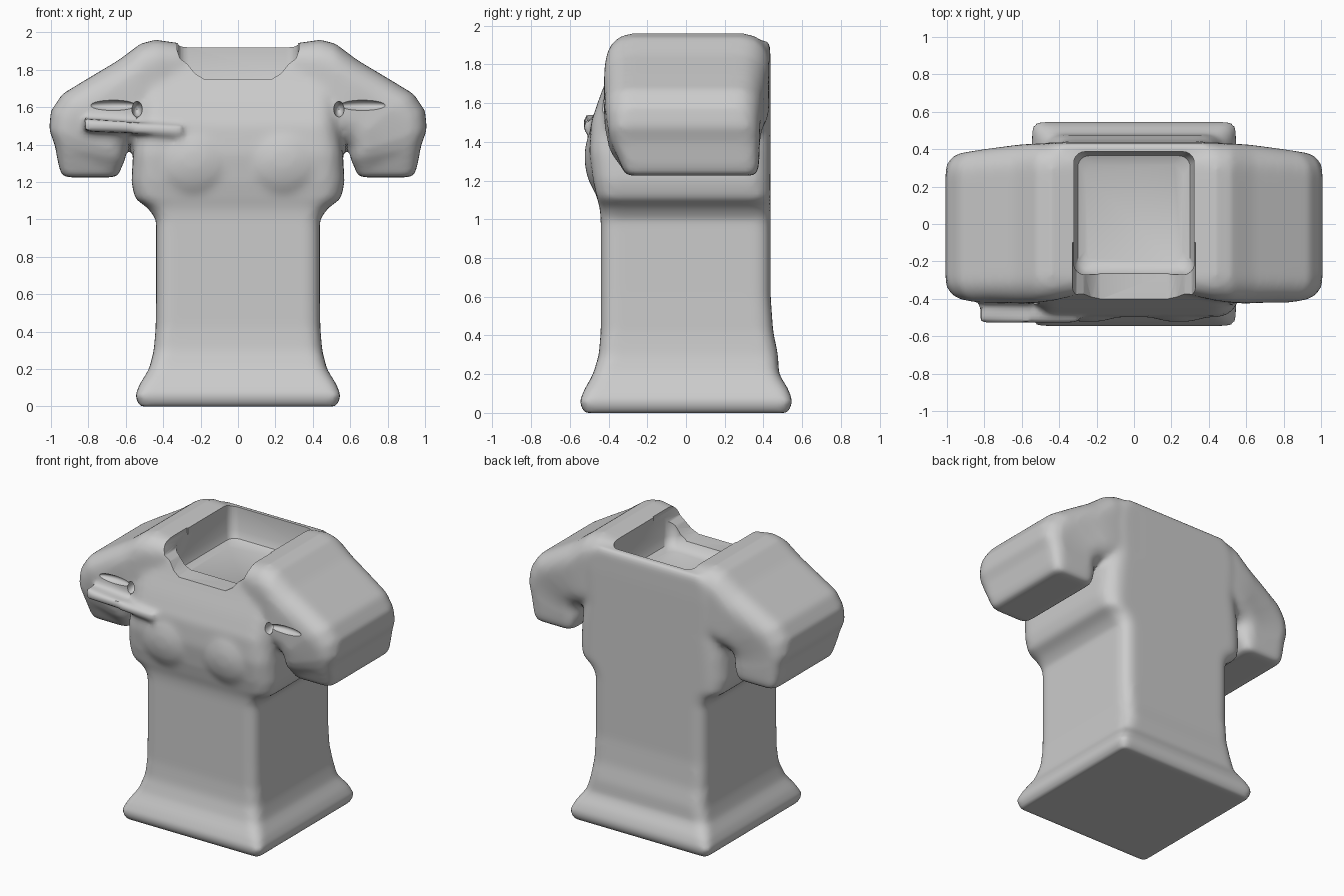
import bpy, bmesh, math
from mathutils import Vector

old = bpy.data.objects.get("Cube")
if old:
    bpy.data.objects.remove(old)

grey = bpy.data.materials.new("light grey cloth")
grey.use_nodes = True
grey.diffuse_color = (0.6, 0.6, 0.6, 1)
grey.node_tree.nodes["Principled BSDF"].inputs["Base Color"].default_value = (0.6, 0.6, 0.6, 1)


def finish(bm, name):
    bmesh.ops.recalc_face_normals(bm, faces=bm.faces)
    mesh = bpy.data.meshes.new(name)
    bm.to_mesh(mesh)
    bm.free()
    obj = bpy.data.objects.new(name, mesh)
    mesh.materials.append(grey)
    bpy.context.collection.objects.link(obj)
    return obj


def rounded_ring(a, b, front, back, r):
    """Rounded rectangle between points a and b, spanning front..back in y."""
    a, b = Vector(a), Vector(b)
    u, length = (b - a).normalized(), (b - a).length
    ring = []
    for i, (s, t) in enumerate([(1, 1), (0, 1), (0, 0), (1, 0)]):
        cu = length - r if s else r
        cy = back - r if t else front + r
        for k in range(7):
            ang = math.radians(90 * i + 15 * k)
            p = a + u * (cu + r * math.cos(ang))
            p.y = cy + r * math.sin(ang)
            ring.append(p)
    return ring


def loft(name, rings):
    bm = bmesh.new()
    loops = [[bm.verts.new(p) for p in ring] for ring in rings]
    for lo, hi in zip(loops, loops[1:]):
        for i in range(len(lo)):
            j = (i + 1) % len(lo)
            bm.faces.new((lo[i], lo[j], hi[j], hi[i]))
    bm.faces.new(loops[0])
    bm.faces.new(loops[-1])
    return finish(bm, name)


def ellipsoid(name, centre, size):
    bm = bmesh.new()
    bmesh.ops.create_uvsphere(bm, u_segments=24, v_segments=16, radius=1)
    bmesh.ops.scale(bm, vec=size, verts=bm.verts)
    bmesh.ops.translate(bm, vec=centre, verts=bm.verts)
    return finish(bm, name)


def prism(name, points, low, high):
    """Outline in x, z extruded along y."""
    bm = bmesh.new()
    face = bm.faces.new([bm.verts.new((x, low, z)) for x, z in points])
    out = bmesh.ops.extrude_face_region(bm, geom=[face])
    verts = [v for v in out["geom"] if isinstance(v, bmesh.types.BMVert)]
    bmesh.ops.translate(bm, vec=(0, high - low, 0), verts=verts)
    return finish(bm, name)


# Body from flared hem to shoulders: height, half width, front, back, corner
body = [
    (0, .53, -.53, .53, .04), (.06, .55, -.55, .55, .05), (.12, .525, -.525, .53, .06),
    (.2, .475, -.48, .48, .07), (.3, .45, -.45, .475, .08), (.42, .44, -.44, .45, .08),
    (.6, .438, -.44, .437, .08), (1.0, .438, -.44, .437, .08), (1.06, .48, -.445, .437, .1),
    (1.11, .55, -.46, .437, .1), (1.2, .57, -.48, .437, .12), (1.35, .56, -.5, .437, .12),
    (1.5, .54, -.49, .437, .12), (1.62, .53, -.45, .437, .1), (1.75, .5, -.4, .437, .06),
    (1.87, .46, -.36, .435, .04), (1.92, .4, -.3, .435, .03)]
parts = [loft("body", [rounded_ring((-w, 0, z), (w, 0, z), f, b, r) for z, w, f, b, r in body])]

# Short sleeves: outer x, z, inner x, z, front, back, corner
sleeve = [
    (.3, 1.94, .3, 1.45, -.38, .41, .1), (.44, 1.96, .42, 1.44, -.41, .43, .13),
    (.52, 1.94, .5, 1.43, -.42, .43, .14), (.64, 1.85, .55, 1.42, -.425, .425, .14),
    (.8, 1.755, .58, 1.41, -.42, .41, .13), (.94, 1.67, .59, 1.39, -.42, .395, .13),
    (1.0, 1.58, .595, 1.37, -.41, .385, .12), (1.01, 1.48, .6, 1.34, -.4, .38, .1),
    (.98, 1.4, .61, 1.31, -.38, .38, .08), (.955, 1.27, .63, 1.26, -.33, .375, .06),
    (.935, 1.225, .645, 1.225, -.31, .36, .05)]
for side, label in ((1, "left"), (-1, "right")):
    parts.append(loft(label + "_sleeve", [
        rounded_ring((side * ox, 0, oz), (side * ix, 0, iz), f, b, r)
        for ox, oz, ix, iz, f, b, r in sleeve]))
    parts.append(ellipsoid(label + "_chest", (side * .24, -.38, 1.32), (.27, .145, .23)))

# Sharp cloth fold across the right sleeve
parts.append(prism("cloth_fold", [(-.82, 1.54), (-.82, 1.47), (-.3, 1.45), (-.3, 1.5)], -.53, -.36))

# Fuse the parts into one soft skin
bpy.ops.object.select_all(action='DESELECT')
for part in parts:
    part.select_set(True)
shirt = parts[0]
bpy.context.view_layer.objects.active = shirt
bpy.ops.object.join()
shirt.name = "shirt"
remesh = shirt.modifiers.new("skin", 'REMESH')
remesh.mode = 'VOXEL'
remesh.voxel_size = .02
smooth = shirt.modifiers.new("soften", 'SMOOTH')
smooth.factor = .5
smooth.iterations = 8

# Neck well, front neckline and armpit pits
cutters = [loft("neck_well", [
    rounded_ring((-w, 0, z), (w, 0, z), f, b, .06)
    for z, w, f, b in ((1.69, .26, -.2, .32), (1.71, .3, -.24, .365),
                       (1.76, .32, -.27, .385), (2.2, .325, -.28, .39))])]
half = [(.18, 1.75), (.23, 1.78), (.27, 1.83), (.31, 1.86), (.33, 1.92), (.33, 2.2)]
cutters.append(prism("neckline", half + [(-x, z) for x, z in reversed(half)], -.8, -.1))
for side, label in ((1, "left"), (-1, "right")):
    cutters.append(ellipsoid(label + "_pit", (side * .54, -.46, 1.59), (.03, .1, .045)))
    cutters.append(ellipsoid(label + "_crease", (side * .67, -.44, 1.61), (.13, .05, .03)))
for cutter in cutters:
    cutter.hide_render = True
    cut = shirt.modifiers.new(cutter.name, 'BOOLEAN')
    cut.operation = 'DIFFERENCE'
    cut.solver = 'EXACT'
    cut.object = cutter
for mod in list(shirt.modifiers):
    bpy.ops.object.modifier_apply(modifier=mod.name)
for cutter in cutters:
    bpy.data.objects.remove(cutter)
shirt.data.materials.clear()
shirt.data.materials.append(grey)
bpy.ops.object.shade_smooth_by_angle(angle=math.radians(40))
